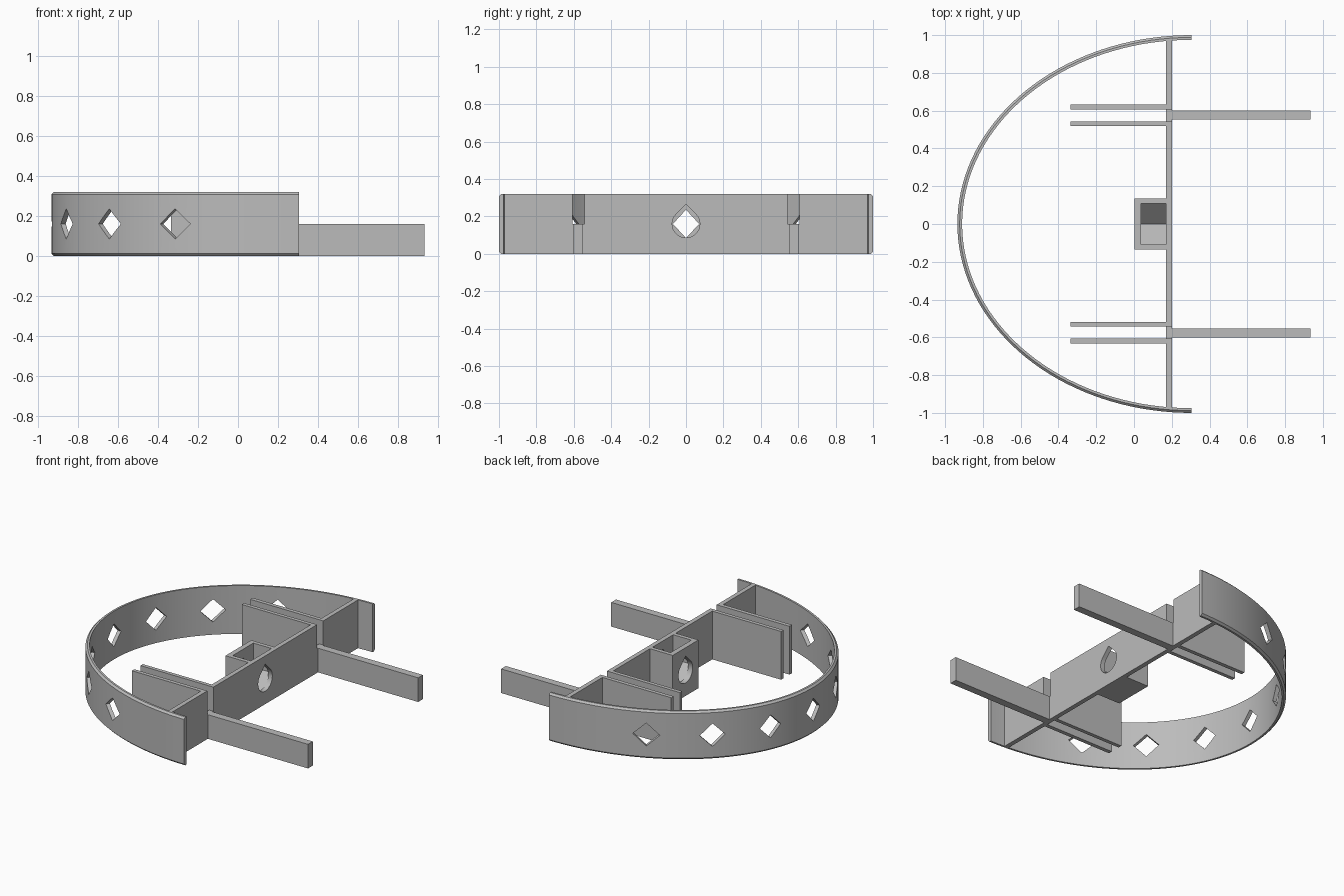
import bpy
import bmesh
from math import sin, cos, pi, radians
from mathutils import Matrix

if "Cube" in bpy.data.objects:
    bpy.data.objects.remove(bpy.data.objects["Cube"], do_unlink=True)

grey = bpy.data.materials.new("plain grey")
grey.use_nodes = True
COLOUR = (0.5, 0.5, 0.5, 1)
grey.diffuse_color = COLOUR
grey.node_tree.nodes["Principled BSDF"].inputs["Base Color"].default_value = COLOUR

H = 0.32          # overall height
MID = 0.16        # height of holes and arms
RX, CX = 1.24, 0.305   # ring half-depth and centre


def loft(name, sections):
    """Closed solid from a list of equal cross-section loops."""
    bm = bmesh.new()
    loops = [[bm.verts.new(p) for p in s] for s in sections]
    n = len(loops[0])
    for a, b in zip(loops, loops[1:]):
        for i in range(n):
            j = (i + 1) % n
            bm.faces.new((a[i], a[j], b[j], b[i]))
    bm.faces.new(loops[0])
    bm.faces.new(loops[-1])
    bmesh.ops.recalc_face_normals(bm, faces=bm.faces[:])
    mesh = bpy.data.meshes.new(name)
    bm.to_mesh(mesh)
    bm.free()
    mesh.materials.append(grey)
    ob = bpy.data.objects.new(name, mesh)
    bpy.context.collection.objects.link(ob)
    return ob


def prism(name, outline, x0, x1):
    """Extrude a (y, z) outline along x."""
    return loft(name, [[(x, y, z) for y, z in outline] for x in (x0, x1)])


def block(name, x0, x1, y0, y1, z0=0.0, z1=H):
    return prism(name, [(y0, z0), (y1, z0), (y1, z1), (y0, z1)], x0, x1)


def cut(ob, cutters):
    """Subtract the cutters and bake the result."""
    for c in cutters:
        c.hide_render = True
        m = ob.modifiers.new("cut", "BOOLEAN")
        m.operation, m.solver, m.object = "DIFFERENCE", "EXACT", c
    bpy.context.view_layer.update()
    graph = bpy.context.evaluated_depsgraph_get()
    mesh = bpy.data.meshes.new_from_object(ob.evaluated_get(graph))
    ob.modifiers.clear()
    ob.data = mesh
    for c in cutters:
        bpy.data.objects.remove(c, do_unlink=True)


def teardrop():
    """Round bore with a pointed top."""
    r = 0.074
    arc = [radians(135 + 270 * i / 28) for i in range(29)]
    outline = [(r * cos(a), MID + r * sin(a)) for a in arc]
    return prism("bore_cutter", outline + [(0, MID + r * 2 ** 0.5)], -0.1, 0.3)


# Half-ellipse ring with bevelled outer edges: (inset, height) profile
T, B = 0.025, 0.012
profile = [(T, 0), (B, 0), (0, B), (0, H - B), (B, H), (T, H)]
STEPS = 72
angles = [pi * (i / STEPS - 0.5) for i in range(STEPS + 1)]
ring = loft("curved_ring", [[(CX - (RX - d) * cos(t), (1 - d) * sin(t), z)
                             for d, z in profile] for t in angles])

# Seven diamond holes spaced around the ring
holes = []
for deg in range(-60, 61, 20):
    c = prism("diamond_cutter", [(-0.07, MID), (0, MID - 0.076), (0.07, MID), (0, MID + 0.076)],
              -1.1, -0.85)
    c.data.transform(Matrix.Translation((CX, 0, 0)) @ Matrix.Diagonal((RX, 1, 1, 1))
                     @ Matrix.Rotation(radians(deg), 4, "Z"))
    holes.append(c)
cut(ring, holes)

# Cross wall with a central bore and a notch above each arm
wall = block("cross_wall", 0.17, 0.2, -0.98, 0.98)
notches = [block("notch_cutter", 0.1, 0.3, min(s * 0.543, s * 0.607), max(s * 0.543, s * 0.607),
                 MID, H + 0.1) for s in (-1, 1)]
cut(wall, notches + [teardrop()])

# Small box with a V-bottomed pocket, bored through
box = block("pocket_box", 0.003, 0.17, -0.135, 0.135)
w = 0.108
pocket = prism("pocket_cutter", [(-w, H + 0.1), (-w, MID), (0, MID - w), (w, MID), (w, H + 0.1)],
               0.037, 0.2)
cut(box, [pocket, teardrop()])

# Arms and paired guide plates on both sides
for side, s in (("left", 1), ("right", -1)):
    def mirrored(name, x0, x1, a, b, top):
        block(f"{side}_{name}", x0, x1, min(s * a, s * b), max(s * a, s * b), 0, top)
    mirrored("arm", 0.2, 0.935, 0.552, 0.602, MID)
    mirrored("inner_plate", -0.335, 0.17, 0.518, 0.543, H)
    mirrored("outer_plate", -0.335, 0.17, 0.607, 0.633, H)

# Smooth curved surfaces, keep edges crisp
bpy.ops.object.select_all(action="DESELECT")
for ob in (ring, wall, box):
    ob.select_set(True)
bpy.context.view_layer.objects.active = ring
bpy.ops.object.shade_smooth_by_angle(angle=radians(25))
